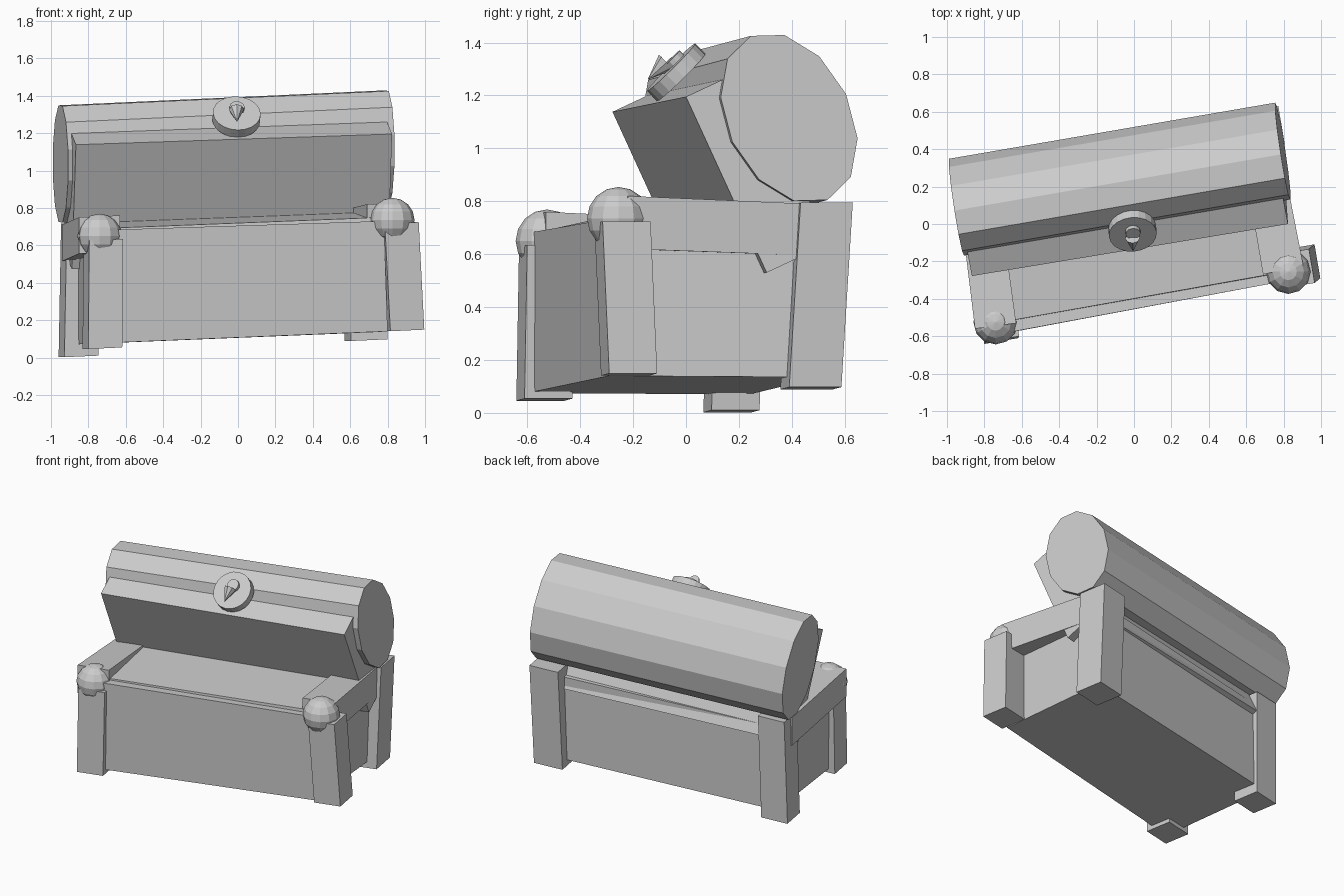
import bpy
import math
from mathutils import Vector, Matrix

if "Cube" in bpy.data.objects:
    bpy.data.objects.remove(bpy.data.objects["Cube"])

# The whole chest sits slightly turned and tilted
TILT = Matrix.Rotation(math.radians(9.7), 3, 'Z') @ Matrix.Rotation(math.radians(-2.6), 3, 'Y')


def loft(name, ring_a, ring_b):
    """Closed solid between two rings with equal point counts."""
    n = len(ring_a)
    verts = [Vector(p) for p in list(ring_a) + list(ring_b)]
    faces = [(i, (i + 1) % n, n + (i + 1) % n, n + i) for i in range(n)]
    faces += [tuple(reversed(range(n))), tuple(range(n, 2 * n))]
    mesh = bpy.data.meshes.new(name)
    mesh.from_pydata(verts, [], faces)
    obj = bpy.data.objects.new(name, mesh)
    bpy.context.collection.objects.link(obj)
    bpy.context.view_layer.objects.active = obj
    bpy.ops.object.mode_set(mode='EDIT')
    bpy.ops.mesh.select_all(action='SELECT')
    bpy.ops.mesh.normals_make_consistent(inside=False)
    bpy.ops.object.mode_set(mode='OBJECT')
    return obj


def leg(name, bottom, top, h=0.092):
    square = [TILT @ Vector((sx * h, sy * h, 0)) for sx, sy in ((-1, -1), (1, -1), (1, 1), (-1, 1))]
    return loft(name, [Vector(bottom) + c for c in square], [Vector(top) + c for c in square])


def lid_part(name, profile, x_mid, axis):
    """Sweep a (y, z) profile of the right end along the lid axis to the left."""
    right = [Vector((x_mid - 0.17 * (y - 0.395) - 0.045 * (z - 1.115), y, z)) for y, z in profile]
    return loft(name, [p - Vector(axis) for p in right], right)


def aim(obj, direction, up='Y'):
    obj.rotation_mode = 'QUATERNION'
    obj.rotation_quaternion = Vector(direction).to_track_quat('Z', up)


# Chest body
loft("chest_body",
     [(-0.77, -0.60, 0.075), (0.80, -0.29, 0.14), (0.72, 0.51, 0.135), (-0.87, 0.24, 0.07)],
     [(-0.78, -0.60, 0.68), (0.78, -0.31, 0.73), (0.72, 0.53, 0.72), (-0.87, 0.24, 0.65)])

# Raised top panel between the rails
loft("top_panel",
     [(-0.74, -0.54, 0.60), (0.78, -0.27, 0.65), (0.72, 0.50, 0.65), (-0.85, 0.22, 0.60)],
     [(-0.74, -0.53, 0.69), (0.78, -0.26, 0.75), (0.72, 0.37, 0.79), (-0.84, 0.09, 0.73)])

# Side rails
loft("right_rail",
     [(0.69, -0.27, 0.62), (0.905, -0.22, 0.62), (0.77, 0.47, 0.595), (0.57, 0.43, 0.595)],
     [(0.69, -0.27, 0.82), (0.905, -0.22, 0.82), (0.77, 0.47, 0.79), (0.57, 0.43, 0.79)])
loft("left_rail",
     [(-0.85, -0.56, 0.555), (-0.63, -0.53, 0.56), (-0.73, 0.20, 0.52), (-0.94, 0.17, 0.515)],
     [(-0.85, -0.56, 0.75), (-0.63, -0.53, 0.76), (-0.73, 0.20, 0.725), (-0.94, 0.17, 0.71)])

# Corner legs
leg("front_left_leg", (-0.725, -0.535, 0.05), (-0.72, -0.525, 0.63))
leg("front_right_leg", (0.89, -0.215, 0.145), (0.86, -0.24, 0.72))
leg("back_left_leg", (-0.853, 0.172, 0.006), (-0.84, 0.19, 0.72))
leg("back_right_leg", (0.685, 0.472, 0.093), (0.69, 0.515, 0.79), 0.1)

# Ball finials on the front legs
for name, loc in (("left_ball", (-0.74, -0.525, 0.65)), ("right_ball", (0.825, -0.255, 0.735))):
    bpy.ops.mesh.primitive_uv_sphere_add(segments=12, ring_count=8, radius=0.119, location=loc)
    bpy.context.object.name = name

# Barrel-shaped lid: twelve-sided oval section
angles = [math.tau * k / 12 for k in range(12)]
oval = [(0.39 - 0.145 * math.cos(a) + 0.215 * math.sin(a),
         1.115 + 0.31 * math.cos(a) + 0.09 * math.sin(a)) for a in angles]
lid_part("lid_barrel", oval, 0.795, (1.745, 0.30, 0.08))

# Tilted lid front
lid_part("lid_front", [(0.0, 1.195), (0.305, 0.53), (0.54, 0.64), (0.235, 1.305)], 0.76, (1.69, 0.278, 0.057))

# Lock plate with keyhole
normal = Vector((0.06, -0.70, 0.71)).normalized()
centre = Vector((-0.008, -0.037, 1.287))
bpy.ops.mesh.primitive_cylinder_add(vertices=20, radius=0.128, depth=0.055, location=centre)
bpy.context.object.name = "lock_plate"
aim(bpy.context.object, normal)

bpy.ops.mesh.primitive_cylinder_add(vertices=12, radius=0.04, depth=0.04,
                                    location=centre + normal * 0.03 + Vector((0, 0.02, 0.02)))
bpy.context.object.name = "keyhole_round"
aim(bpy.context.object, normal)

tip, base = Vector((-0.005, -0.145, 1.26)), Vector((-0.008, -0.075, 1.325))
bpy.ops.mesh.primitive_cone_add(vertices=8, radius1=0.04, radius2=0, depth=(tip - base).length,
                                location=(tip + base) / 2)
bpy.context.object.name = "keyhole_point"
aim(bpy.context.object, tip - base)
